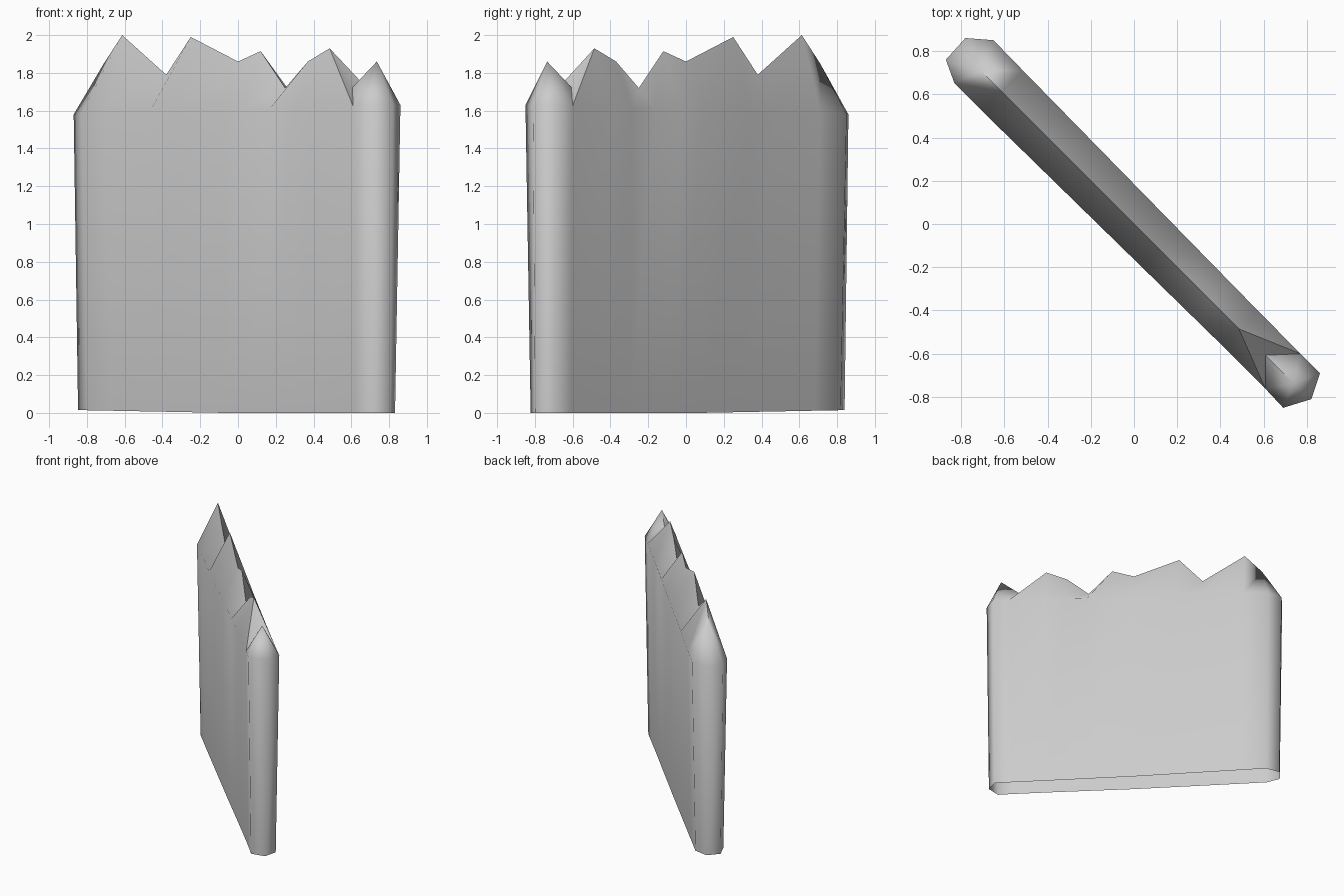
import bpy, bmesh, math

if "Cube" in bpy.data.objects:
    bpy.data.objects.remove(bpy.data.objects["Cube"])

stone = bpy.data.materials.new("pale_grey_stone")
stone.diffuse_color = (0.6, 0.6, 0.6, 1)
stone.use_nodes = True
stone.node_tree.nodes["Principled BSDF"].inputs["Base Color"].default_value = stone.diffuse_color

bm = bmesh.new()


def vert(s, off, z):
    """Point at s along the diagonal wall line, off across its thickness."""
    return bm.verts.new((s + off, -s + off, z))


def shoulder_z(s):
    return 1.605 + 0.032 * s


# jagged ridge: position along the wall, height
ridge_pts = [(-0.71, 1.85), (-0.613, 2.0), (-0.38, 1.79), (-0.25, 1.99), (0.0, 1.86),
             (0.12, 1.915), (0.25, 1.72), (0.37, 1.86), (0.485, 1.93)]
ridge = [vert(s, 0, z) for s, z in ridge_pts]
notch = vert(0.607, 0, 1.725)
post_peak = vert(0.735, 0, 1.86)

# shoulder stations along both long sides, and the rounded end caps
inner = [s for s, z in ridge_pts[1:]]
front_pts = [(-0.74, -0.09)] + [(s, -0.09 + 0.012 * (s + 0.6)) for s in inner] \
    + [(0.685, -0.077), (0.77, -0.08)]
back_pts = [(-0.75, 0.10)] + [(s, 0.098 - 0.011 * (s + 0.6)) for s in inner] \
    + [(0.685, 0.085), (0.775, 0.085)]
front = [vert(s, o, shoulder_z(s)) for s, o in front_pts]
back = [vert(s, o, shoulder_z(s)) for s, o in back_pts]
right_tip = vert(0.815, 0.005, 1.63)
left_tips = [vert(-0.82, 0.04, 1.58), vert(-0.815, -0.055, 1.58)]

# sloping sides of the ridge
n = len(ridge)
for i in range(n - 1):
    bm.faces.new((front[i], front[i + 1], ridge[i + 1], ridge[i]))
    bm.faces.new((back[i + 1], back[i], ridge[i], ridge[i + 1]))
f_notch, b_notch = front[n], back[n]
bm.faces.new((front[n - 1], f_notch, ridge[-1]))
bm.faces.new((b_notch, back[n - 1], ridge[-1]))
bm.faces.new((ridge[-1], f_notch, notch))
bm.faces.new((ridge[-1], notch, b_notch))

# pointed end post cap
rim = [notch, f_notch, front[-1], right_tip, back[-1], b_notch]
for a, b in zip(rim, rim[1:] + rim[:1]):
    bm.faces.new((a, b, post_peak))

# left end cap
left = [back[0]] + left_tips + [front[0]]
for a, b in zip(left, left[1:]):
    bm.faces.new((a, b, ridge[0]))

# tapered walls down to the open base
loop = front + [right_tip] + back[::-1] + left_tips
base = []
for v in loop:
    s, off = (v.co.x - v.co.y) / 2, (v.co.x + v.co.y) / 2
    base.append(vert(s * 0.985, off * 0.8, max(0, -0.019 * s)))
for i in range(len(loop)):
    j = (i + 1) % len(loop)
    bm.faces.new((base[i], base[j], loop[j], loop[i]))

bmesh.ops.recalc_face_normals(bm, faces=bm.faces)
mesh = bpy.data.meshes.new("jagged_wall")
bm.to_mesh(mesh)
bm.free()
mesh.materials.append(stone)
wall = bpy.data.objects.new("jagged_wall", mesh)
bpy.context.collection.objects.link(wall)
bpy.context.view_layer.objects.active = wall
wall.select_set(True)
bpy.ops.object.shade_smooth_by_angle(angle=math.radians(65))
